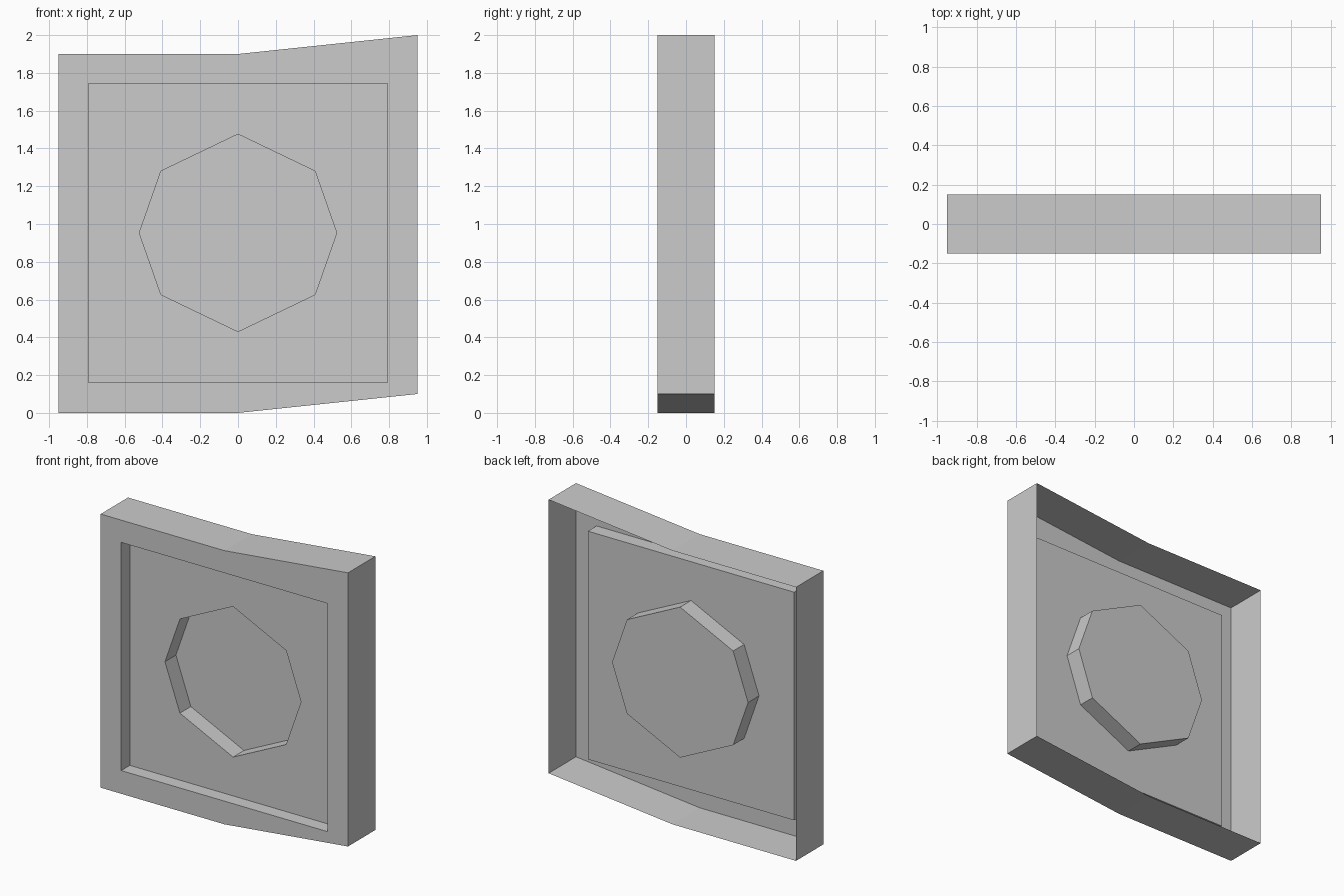
import bpy, bmesh
from math import sin, cos, radians

if "Cube" in bpy.data.objects:
    bpy.data.objects.remove(bpy.data.objects["Cube"])

W, T = 0.95, 0.15                 # half width, half thickness
SQ, R, CZ = 0.792, 0.5225, 0.953  # square half size, octagon radius, centre height
Y_FRONT, Y_BACK = -T, T
Y_SQUARE, Y_OCT = -T + 0.095, -T + 0.215

bm = bmesh.new()


def ring(points, y):
    """Closed loop of verts at depth y."""
    return [bm.verts.new((x, y, z)) for x, z in points]


def wall(a, b):
    """Quads joining two matching loops."""
    n = len(a)
    for i in range(n):
        j = (i + 1) % n
        bm.faces.new((a[i], a[j], b[j], b[i]))


def fill_between(a, b):
    """Flat face between an outer and an inner loop."""
    edges = []
    for loop in (a, b):
        for i, v in enumerate(loop):
            w = loop[(i + 1) % len(loop)]
            edges.append(bm.edges.get((v, w)) or bm.edges.new((v, w)))
    bmesh.ops.triangle_fill(bm, edges=edges, use_beauty=True, use_dissolve=False)


outline = [(-W, 0), (0, 0), (W, 0.1), (W, 2.0), (0, 1.9), (-W, 1.9)]
square = [(-SQ, CZ - SQ), (SQ, CZ - SQ), (SQ, CZ + SQ), (-SQ, CZ + SQ)]
octagon = [(R * cos(radians(a)), CZ + R * sin(radians(a)))
           for a in (0, 38.7, 90, 141.3, 180, 218.7, 270, 321.3)]

# Outer rim, open at the back
back, front = ring(outline, Y_BACK), ring(outline, Y_FRONT)
wall(back, front)

# Front frame and square recess
sq_front, sq_deep = ring(square, Y_FRONT), ring(square, Y_SQUARE)
fill_between(front, sq_front)
wall(sq_front, sq_deep)

# Recess floor and octagonal pocket
oct_rim, oct_deep = ring(octagon, Y_SQUARE), ring(octagon, Y_OCT)
fill_between(sq_deep, oct_rim)
wall(oct_rim, oct_deep)
bm.faces.new(oct_deep)

# Consistent normals, with the pocket floor facing the front
bmesh.ops.recalc_face_normals(bm, faces=bm.faces[:])
bm.faces.ensure_lookup_table()
floor = bm.faces.get(oct_deep)
if floor.normal.y > 0:
    bmesh.ops.reverse_faces(bm, faces=bm.faces[:])

mesh = bpy.data.meshes.new("wall_panel")
bm.to_mesh(mesh)
bm.free()
panel = bpy.data.objects.new("wall_panel", mesh)
bpy.context.collection.objects.link(panel)
